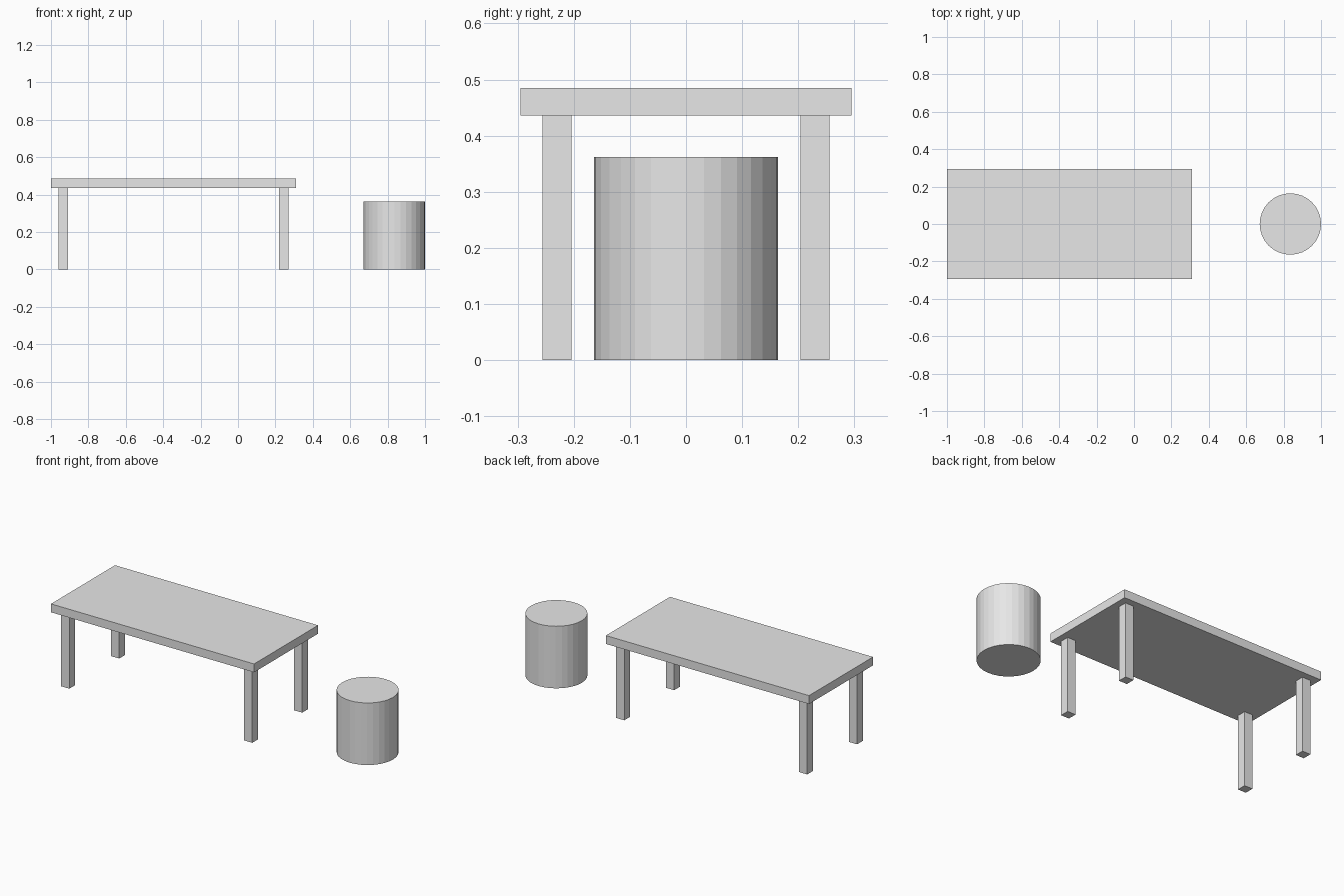
import bpy

cube = bpy.data.objects.get("Cube")
if cube:
    bpy.data.objects.remove(cube, do_unlink=True)

# Single plain grey
grey = bpy.data.materials.new("light_grey")
grey.use_nodes = True
colour = (0.8, 0.8, 0.8, 1)
grey.diffuse_color = colour
grey.node_tree.nodes["Principled BSDF"].inputs["Base Color"].default_value = colour


def finish(name):
    obj = bpy.context.object
    obj.name = obj.data.name = name
    obj.data.materials.append(grey)
    return obj


def box(name, centre, size):
    bpy.ops.mesh.primitive_cube_add(size=1, location=centre)
    obj = finish(name)
    for v in obj.data.vertices:
        v.co = [c * s for c, s in zip(v.co, size)]
    return obj


# Table: slab top on four square legs
TABLE_X = -0.345
LEG_HEIGHT = 0.436
TOP_THICK = 0.049
LEG_WIDTH = 0.052
box("table_top", (TABLE_X, 0, LEG_HEIGHT + TOP_THICK / 2), (1.31, 0.59, TOP_THICK))
for sx, side in ((-1, "right"), (1, "left")):
    for sy, end in ((-1, "front"), (1, "back")):
        box(f"table_leg_{end}_{side}",
            (TABLE_X + sx * 0.59, sy * 0.23, LEG_HEIGHT / 2),
            (LEG_WIDTH, LEG_WIDTH, LEG_HEIGHT))

# Round stool beside the table
STOOL_HEIGHT = 0.362
bpy.ops.mesh.primitive_cylinder_add(vertices=32, radius=0.164, depth=STOOL_HEIGHT,
                                    location=(0.836, 0, STOOL_HEIGHT / 2))
finish("stool")
